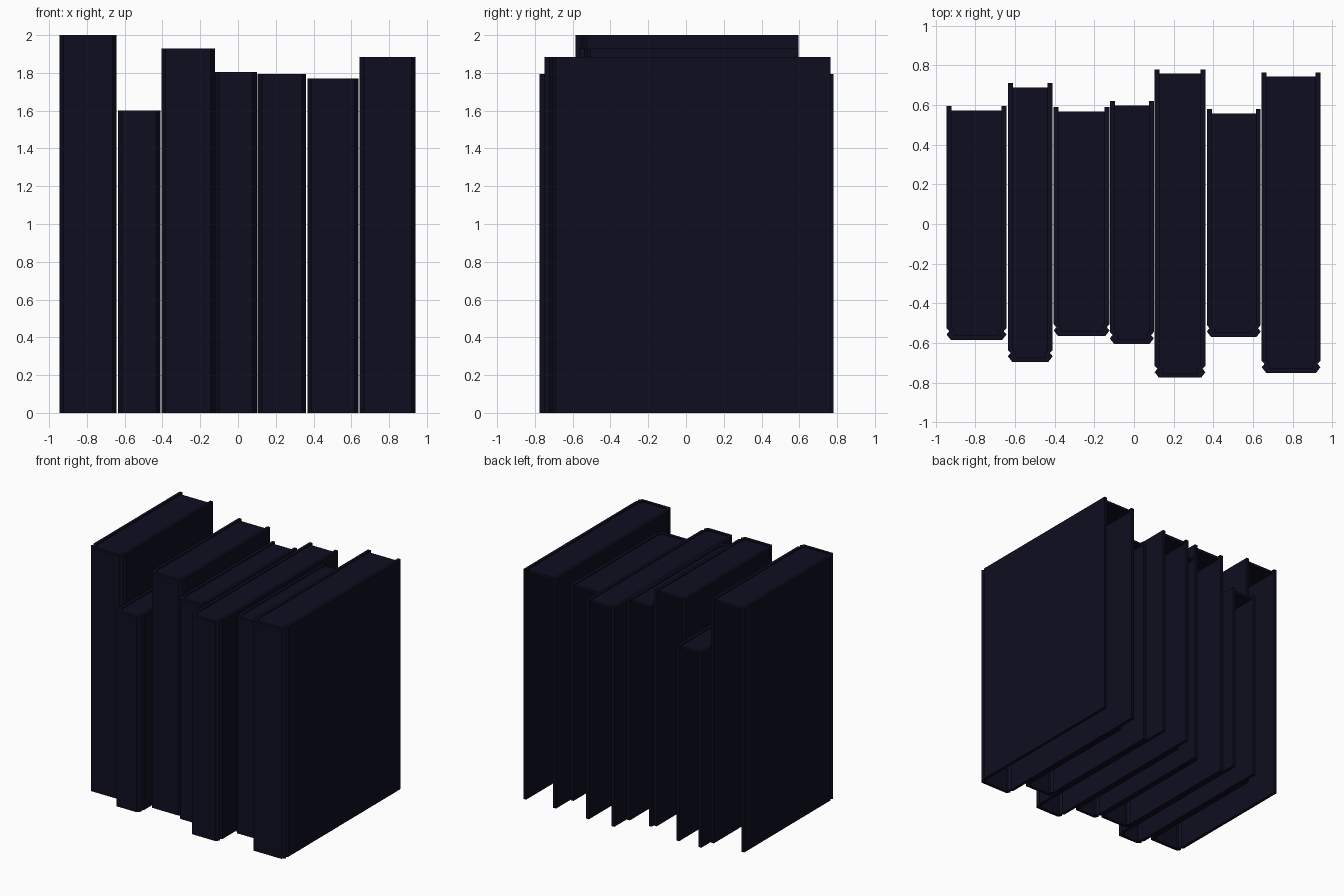
import bpy
import bmesh

if "Cube" in bpy.data.objects:
    bpy.data.objects.remove(bpy.data.objects["Cube"], do_unlink=True)

# One dark navy for everything
navy = bpy.data.materials.new("dark_navy")
navy.use_nodes = True
colour = (0.0042, 0.0042, 0.0145, 1)
navy.diffuse_color = colour
navy.node_tree.nodes["Principled BSDF"].inputs["Base Color"].default_value = colour

BOARD = 0.025    # thickness of the cover boards
GROOVE = 0.014   # depth of the hinge groove


def prism(name, outline, z0, z1):
    """Extrude a closed plan outline from z0 up to z1."""
    bm = bmesh.new()
    face = bm.faces.new([bm.verts.new((x, y, z0)) for x, y in outline])
    top = bmesh.ops.extrude_face_region(bm, geom=[face])
    verts = [v for v in top["geom"] if isinstance(v, bmesh.types.BMVert)]
    bmesh.ops.translate(bm, vec=(0, 0, z1 - z0), verts=verts)
    bmesh.ops.recalc_face_normals(bm, faces=bm.faces)
    mesh = bpy.data.meshes.new(name)
    bm.to_mesh(mesh)
    bm.free()
    mesh.materials.append(navy)
    obj = bpy.data.objects.new(name, mesh)
    bpy.context.collection.objects.link(obj)
    return obj


def cover_outline(x0, x1, front, back):
    """U-shaped plan: two boards, hinge grooves and a chamfered spine."""
    mid, w = (x0 + x1) / 2, (x1 - x0) / 2
    outer = [(w, back), (w, front + 0.06), (w - GROOVE, front + 0.045),
             (w, front + 0.028), (w - 0.022, front)]
    inner = [(w - BOARD - 0.014, front + BOARD),
             (w - BOARD - GROOVE, front + 0.045),
             (w - BOARD, front + 0.065), (w - BOARD, back)]
    right = outer + []
    left = [(-x, y) for x, y in reversed(outer)]
    inside = [(-x, y) for x, y in reversed(inner)] + inner
    # right board outside, round the spine, up the left, then back inside
    loop = right + left + inside
    return [(mid + x, y) for x, y in loop]


# left edge, right edge, front, back, height
books = [
    (-0.945, -0.643, -0.585, 0.595, 2.0),
    (-0.636, -0.41, -0.695, 0.71, 1.6),
    (-0.405, -0.123, -0.565, 0.59, 1.93),
    (-0.122, 0.10, -0.605, 0.62, 1.805),
    (0.104, 0.36, -0.775, 0.78, 1.795),
    (0.367, 0.639, -0.57, 0.58, 1.77),
    (0.644, 0.94, -0.75, 0.765, 1.885),
]

for i, (x0, x1, front, back, height) in enumerate(books, 1):
    outline = cover_outline(x0, x1, front, back)
    n = 10
    # the inside run starts at the left board's back edge
    outline = outline[:n] + outline[n:]
    prism(f"book_cover_{i}", outline, 0, height)
    # Thin page top closing the hollow cover
    a, b = x0 + BOARD - 0.003, x1 - BOARD + 0.003
    y0, y1 = front + BOARD - 0.003, back - 0.022
    prism(f"page_top_{i}", [(a, y0 + 0.04), (a + 0.017, y0), (b - 0.017, y0),
                            (b, y0 + 0.04), (b, y1), (a, y1)],
          height - 0.03, height - 0.008)
